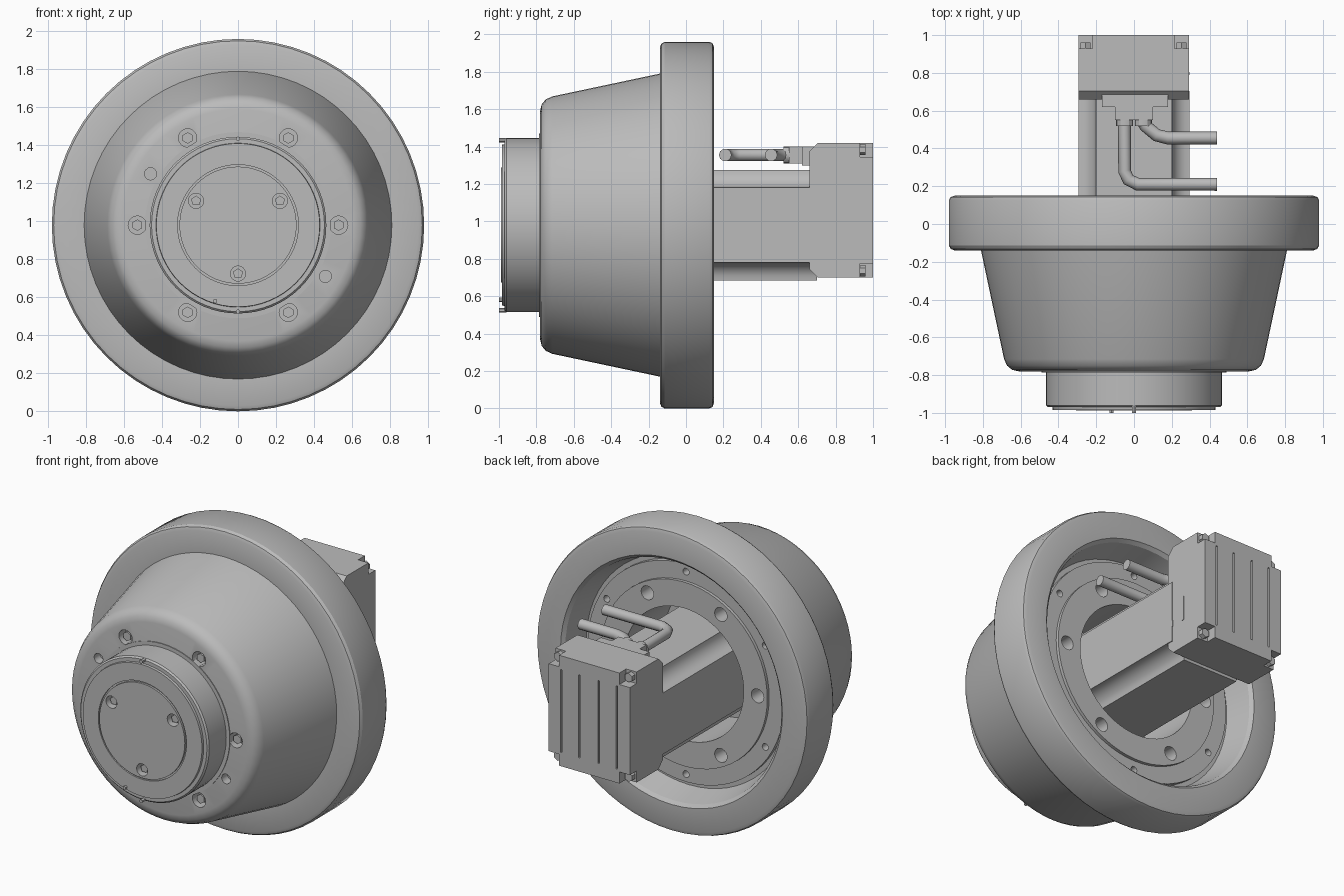
import bpy, bmesh
from math import sin, cos, pi, radians
from mathutils import Matrix, Vector

old = bpy.data.objects.get("Cube")
if old:
    bpy.data.objects.remove(old)

ZC = 0.98  # axle height
grey = bpy.data.materials.new("plain grey")
grey.use_nodes = True
grey.diffuse_color = (0.5, 0.5, 0.5, 1)
grey.node_tree.nodes["Principled BSDF"].inputs["Base Color"].default_value = (0.5, 0.5, 0.5, 1)


def finish(bm, name, smooth=True):
    bmesh.ops.recalc_face_normals(bm, faces=bm.faces)
    me = bpy.data.meshes.new(name)
    bm.to_mesh(me)
    bm.free()
    me.materials.append(grey)
    ob = bpy.data.objects.new(name, me)
    bpy.context.collection.objects.link(ob)
    if smooth:
        shade(ob)
    return ob


def shade(ob):
    bpy.ops.object.select_all(action='DESELECT')
    ob.select_set(True)
    bpy.context.view_layer.objects.active = ob
    bpy.ops.object.shade_smooth_by_angle(angle=radians(30))


def lathe(name, profile, steps=64):
    """Spin a (radius, y) profile about the axle."""
    bm = bmesh.new()
    vs = [bm.verts.new((r, y, ZC)) for r, y in profile]
    es = [bm.edges.new(p) for p in zip(vs, vs[1:])]
    bmesh.ops.spin(bm, geom=vs + es, cent=(0, 0, ZC), axis=(0, 1, 0),
                   angle=2 * pi, steps=steps, use_merge=True)
    bmesh.ops.remove_doubles(bm, verts=bm.verts, dist=1e-4)
    return finish(bm, name)


def add_rod(bm, x, z, y0, y1, r, seg):
    """Cylinder along y, placed relative to the axle."""
    m = Matrix.Translation((x, (y0 + y1) / 2, ZC + z)) @ Matrix.Rotation(pi / 2, 4, 'X')
    bmesh.ops.create_cone(bm, cap_ends=True, segments=seg, radius1=r, radius2=r,
                          depth=abs(y1 - y0), matrix=m)


def add_box(bm, lo, hi):
    lo, hi = Vector(lo), Vector(hi)
    m = Matrix.Translation((lo + hi) / 2) @ Matrix.Diagonal((hi - lo).to_4d())
    return bmesh.ops.create_cube(bm, size=1, matrix=m)["verts"]


def rods(name, spots, y0, y1, r, seg):
    bm = bmesh.new()
    for x, z in spots:
        add_rod(bm, x, z, y0, y1, r, seg)
    return finish(bm, name)


def ring(n, r, start):
    return [(r * cos(radians(start) + 2 * pi * i / n),
             r * sin(radians(start) + 2 * pi * i / n)) for i in range(n)]


def cut(ob, cutter):
    mod = ob.modifiers.new("cut", 'BOOLEAN')
    mod.operation = 'DIFFERENCE'
    mod.solver = 'EXACT'
    mod.object = cutter
    bpy.context.view_layer.objects.active = ob
    bpy.ops.object.modifier_apply(modifier=mod.name)
    bpy.data.objects.remove(cutter)
    shade(ob)


# Wheel: tapered bell, wide rim, hollow back with stepped floor
wheel = lathe("wheel_shell", [
    (0, -.78), (.61, -.78), (.645, -.772), (.672, -.75), (.688, -.715), (.81, -.14),
    (.95, -.14), (.97, -.132), (.98, -.115), (.98, .125), (.972, .142), (.95, .15),
    (.8, .15), (.78, .13), (.74, -.03), (.71, -.03), (.71, 0), (.6, 0), (.6, .02),
    (.43, .02), (.43, -.4), (0, -.4)])
bolts = ring(6, .53, 0)
cut(wheel, rods("bolt_cutter", bolts, -.82, -.71, .048, 20))
cut(wheel, rods("pin_cutter", [(-.46, .27), (.46, -.27)], -.82, -.72, .032, 16))
cut(wheel, rods("back_cutter", bolts, -.1, .1, .045, 20))
cut(wheel, rods("back_pin_cutter", ring(6, .66, 30), -.08, .1, .022, 16))
rods("wheel_bolts", bolts, -.765, -.7, .03, 6)

# Hub cap with raised lip and centre disc
hub = lathe("hub", [
    (0, -.7), (.49, -.7), (.49, -.785), (.465, -.785), (.465, -.96), (.455, -.97),
    (.432, -.97), (.43, -.985), (.318, -.985), (.318, -.975), (.308, -.975),
    (.308, -.988), (0, -.988)])
screws = ring(3, .255, 30)
cut(hub, rods("screw_cutter", screws, -1.02, -.93, .04, 16))
rods("hub_screws", screws, -.965, -.92, .028, 5)
rods("hub_studs", [(0, .455), (0, -.455), (-.12, -.4)], -1, -.96, .012, 6)

# Motor body: square section with scooped corners
bm = bmesh.new()
a, scoop, outline = .295, .095, []
for k in range(4):
    sx, sz = ((1, 1), (-1, 1), (-1, -1), (1, -1))[k]
    arc = [(sx * (a - scoop * sin(t * pi / 12)), sz * (a - scoop * cos(t * pi / 12)))
           for t in range(7)]
    outline += arc if k % 2 == 0 else arc[::-1]
face = bm.faces.new([bm.verts.new((x, -.4, ZC + z)) for x, z in outline])
ext = bmesh.ops.extrude_face_region(bm, geom=[face])["geom"]
bmesh.ops.translate(bm, vec=(0, 1.1, 0), verts=[v for v in ext if isinstance(v, bmesh.types.BMVert)])
finish(bm, "motor_body")

# Motor end block: chamfered front edges, corner pockets, grooved back
bm = bmesh.new()
add_box(bm, (-.295, .66, .7), (.29, 1, 1.42))
edges = [e for e in bm.edges
         if all(v.co.y < .7 for v in e.verts) and abs(e.verts[0].co.z - e.verts[1].co.z) < .1]
bmesh.ops.bevel(bm, geom=edges, offset=.045, segments=1, affect='EDGES')
block = finish(bm, "motor_end_block", False)
bm = bmesh.new()
corners = [(x, z) for x in (-.295, .29) for z in (.7, 1.42)]
for x, z in corners:
    add_box(bm, (x - .075, .93, z - .075), (x + .075, 1.1, z + .075))
for x in (-.2, -.07, .07, .2):
    add_box(bm, (x - .006, .985, .79), (x + .006, 1.1, 1.33))
cut(block, finish(bm, "block_cutter", False))
rods("block_screws", [(x * .87, (z - 1.06) * .9 + 1.06 - ZC) for x, z in corners],
     .92, .96, .03, 6)

# Side label frame on the end block
bm = bmesh.new()
add_box(bm, (.288, .79, .88), (.293, .805, 1.04))
add_box(bm, (.288, .695, .88), (.293, .705, .92))
finish(bm, "side_marks", False)

# Cable socket
bm = bmesh.new()
add_box(bm, (-.17, .62, 1.3), (.18, .7, 1.4))
add_box(bm, (-.1, .55, 1.31), (.1, .65, 1.4))
finish(bm, "cable_socket", False)
bm = bmesh.new()
for x in (-.05, .05):
    add_rod(bm, x, .375, .52, .58, .045, 12)
finish(bm, "cable_collars")


# Bent cables
def cable(name, points):
    cu = bpy.data.curves.new(name, 'CURVE')
    cu.dimensions = '3D'
    cu.bevel_depth = .034
    cu.bevel_resolution = 3
    cu.use_fill_caps = True
    sp = cu.splines.new('POLY')
    sp.points.add(len(points) - 1)
    for p, (x, y) in zip(sp.points, points):
        p.co = (x, y, 1.355, 1)
    cu.materials.append(grey)
    ob = bpy.data.objects.new(name, cu)
    bpy.context.collection.objects.link(ob)


cable("long_cable", [(-.05, .56), (-.05, .28), (-.03, .235), (.02, .21), (.44, .21)])
cable("short_cable", [(.04, .56), (.06, .52), (.12, .47), (.18, .455), (.44, .455)])
